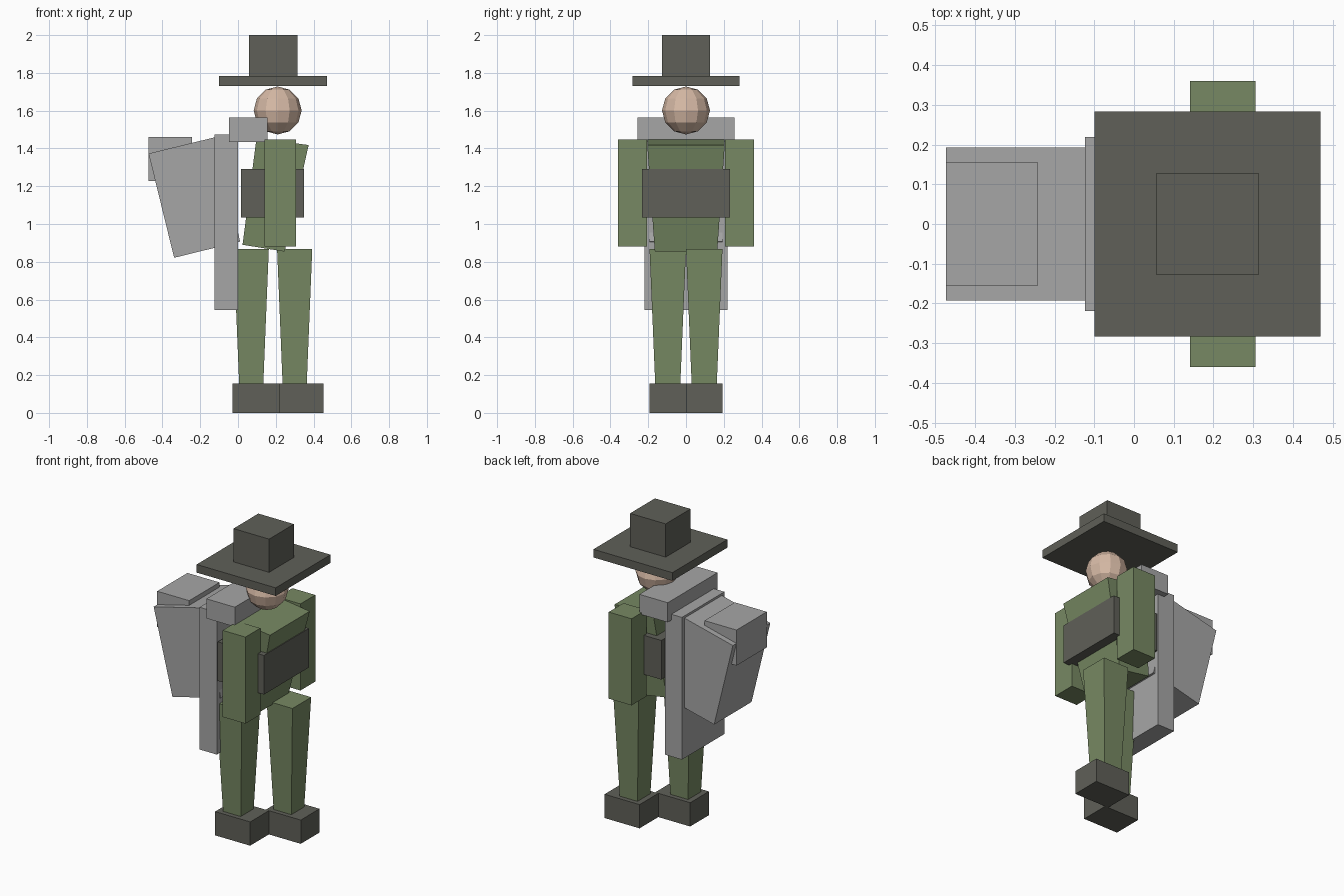
import bpy
import bmesh
from math import radians
from mathutils import Matrix

if "Cube" in bpy.data.objects:
    bpy.data.objects.remove(bpy.data.objects["Cube"], do_unlink=True)


def material(name, r, g, b):
    mat = bpy.data.materials.new(name)
    mat.use_nodes = True
    mat.diffuse_color = (r, g, b, 1)
    mat.node_tree.nodes["Principled BSDF"].inputs["Base Color"].default_value = (r, g, b, 1)
    return mat


GREEN = material("uniform green", 0.185, 0.25, 0.125)
DARK = material("dark leather", 0.115, 0.117, 0.098)
GRAY = material("pack gray", 0.38, 0.38, 0.38)
SKIN = material("skin", 0.67, 0.485, 0.376)


def finish(name, bm, mat):
    bmesh.ops.recalc_face_normals(bm, faces=bm.faces)
    mesh = bpy.data.meshes.new(name)
    bm.to_mesh(mesh)
    bm.free()
    mesh.materials.append(mat)
    obj = bpy.data.objects.new(name, mesh)
    bpy.context.collection.objects.link(obj)
    return obj


def box(name, mat, x, y, z, tilt=0):
    """Box from (min, max) ranges, optionally tilted about the y axis."""
    bm = bmesh.new()
    bmesh.ops.create_cube(bm, size=1)
    size = [r[1] - r[0] for r in (x, y, z)]
    centre = [(r[0] + r[1]) / 2 for r in (x, y, z)]
    bm.transform(Matrix.Translation(centre) @ Matrix.Rotation(radians(tilt), 4, 'Y')
                 @ Matrix.Diagonal((*size, 1)))
    return finish(name, bm, mat)


def tapered(name, mat, bottom, top, y_bottom, y_top):
    """Six-sided block; bottom and top are its two side-on (x, z) edges."""
    bm = bmesh.new()
    rings = []
    for (a, b), (y0, y1) in ((bottom, y_bottom), (top, y_top)):
        rings.append([bm.verts.new((p[0], y, p[1]))
                      for p, y in ((a, y0), (b, y0), (b, y1), (a, y1))])
    low, high = rings
    bm.faces.new(low)
    bm.faces.new(high)
    for i in range(4):
        j = (i + 1) % 4
        bm.faces.new((low[i], low[j], high[j], high[i]))
    return finish(name, bm, mat)


# Legs and boots, one stride apart
for side, cx, s in (("trailing", 0.07, -1), ("leading", 0.3, 1)):
    box(side + "_boot", DARK, (cx - 0.1, cx + 0.153),
        sorted((0, s * 0.193)), (0, 0.155))
    tapered(side + "_leg", GREEN,
            ((cx - 0.064, 0.155), (cx + 0.064, 0.155)),
            ((cx - 0.093, 0.867), (cx + 0.093, 0.867)),
            sorted((s * 0.03, s * 0.163)), sorted((0, s * 0.193)))
    # Arm on the same side
    box(side + "_arm", GREEN, (0.141, 0.306),
        sorted((s * 0.207, s * 0.36)), (0.882, 1.447))

# Leaning torso with chest band
tapered("torso", GREEN, ((0.024, 0.89), (0.247, 0.854)),
        ((0.098, 1.455), (0.374, 1.418)), (-0.165, 0.165), (-0.205, 0.205))
box("chest_band", DARK, (0.016, 0.35), (-0.232, 0.232), (1.035, 1.29))

# Backpack: frame board, tilted bag, top pouch and shoulder roll
box("pack_board", GRAY, (-0.124, 0), (-0.219, 0.219), (0.545, 1.473))
box("pack_bag", GRAY, (-0.411, -0.051), (-0.193, 0.193), (0.856, 1.424), tilt=-13.8)
box("pack_pouch", GRAY, (-0.474, -0.243), (-0.156, 0.156), (1.228, 1.46))
box("shoulder_roll", GRAY, (-0.048, 0.157), (-0.257, 0.257), (1.435, 1.563))

# Faceted head
bm = bmesh.new()
bmesh.ops.create_uvsphere(bm, u_segments=12, v_segments=6, radius=0.127)
bm.transform(Matrix.Translation((0.21, 0, 1.601)))
finish("head", bm, SKIN)

# Square hat
box("hat_brim", DARK, (-0.1, 0.47), (-0.283, 0.283), (1.73, 1.783))
box("hat_crown", DARK, (0.057, 0.314), (-0.128, 0.128), (1.783, 2))
